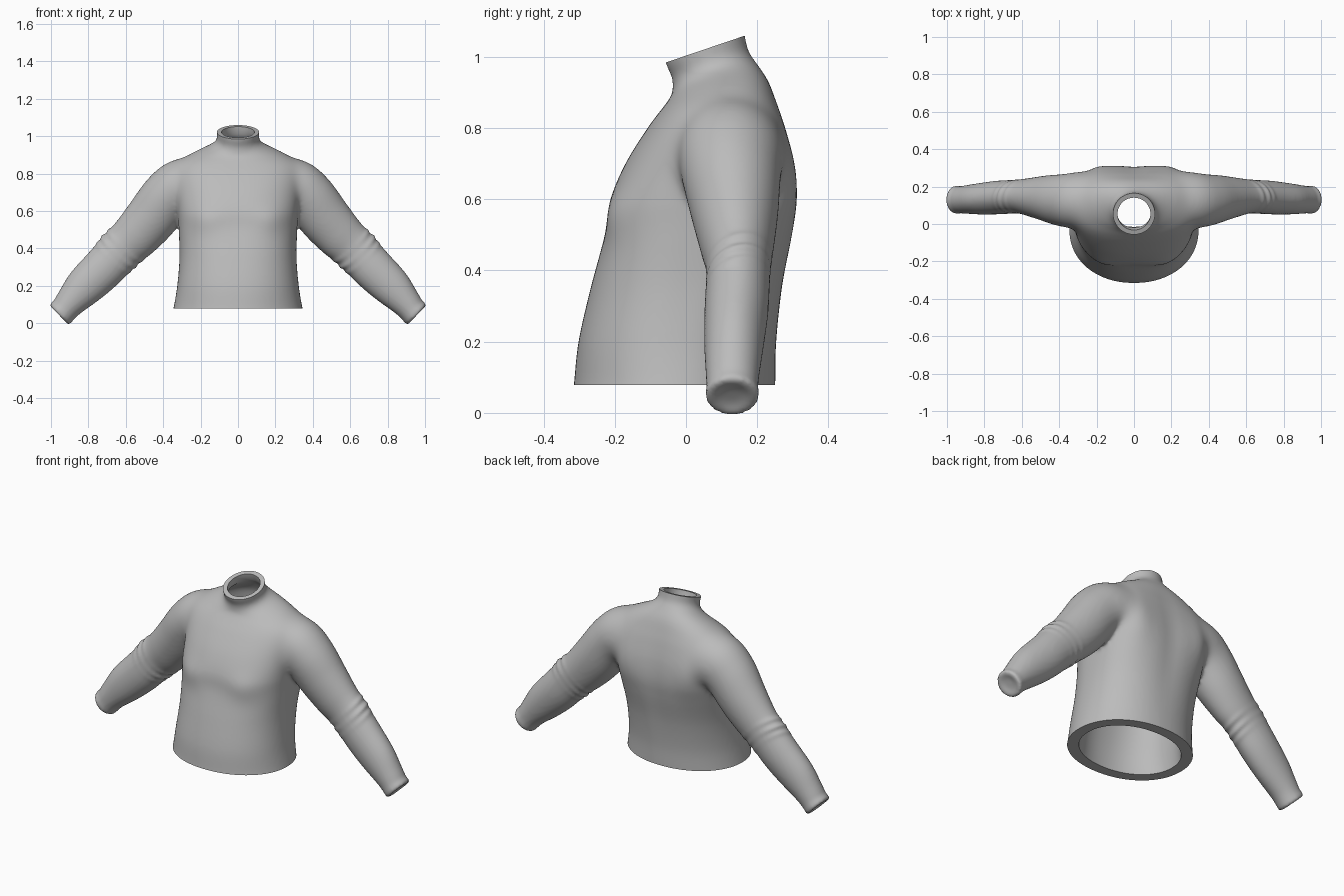
import bpy, bmesh, math
from mathutils import Vector

SEGMENTS = 64

cube = bpy.data.objects.get("Cube")
if cube:
    bpy.data.objects.remove(cube, do_unlink=True)

knit = bpy.data.materials.new("grey knit")
knit.use_nodes = True
GREY = (0.5, 0.5, 0.5, 1)
knit.diffuse_color = GREY
knit.node_tree.nodes["Principled BSDF"].inputs["Base Color"].default_value = GREY


def spline(keys, steps=6):
    """Catmull-Rom samples through rows of numbers."""
    rows = [keys[0], *keys, keys[-1]]
    out = []
    for i in range(len(keys) - 1):
        for s in range(steps):
            t = s / steps
            out.append([0.5 * (2 * b + (c - a) * t + (2 * a - 5 * b + 4 * c - d) * t * t
                               + (3 * b - a - 3 * c + d) * t ** 3)
                        for a, b, c, d in zip(*rows[i:i + 4])])
    return out + [list(keys[-1])]


def loft(name, rings):
    """Closed solid through rings of equal point count."""
    bm = bmesh.new()
    loops = [[bm.verts.new(p) for p in ring] for ring in rings]
    for low, high in zip(loops, loops[1:]):
        for i in range(len(low)):
            j = (i + 1) % len(low)
            bm.faces.new((low[i], low[j], high[j], high[i]))
    bm.faces.new(loops[0])
    bm.faces.new(loops[-1])
    bmesh.ops.recalc_face_normals(bm, faces=bm.faces)
    mesh = bpy.data.meshes.new(name)
    bm.to_mesh(mesh)
    bm.free()
    obj = bpy.data.objects.new(name, mesh)
    bpy.context.collection.objects.link(obj)
    mesh.materials.append(knit)
    return obj


def curve_point(angle, power):
    c, s = math.cos(angle), math.sin(angle)
    return [math.copysign(abs(v) ** (2 / power), v) for v in (c, s)]


ANGLES = [math.tau * i / SEGMENTS for i in range(SEGMENTS)]

# Torso rings: height, front y, back y, half width, front and back squareness, tilt, wall
TORSO = [
    (0, -.325, .25, .365, 2.1, 2.1, 0, .06),
    (.08, -.315, .251, .345, 2.1, 2.1, 0, .06),
    (.2, -.302, .254, .325, 2.2, 2.2, 0, .06),
    (.35, -.268, .272, .313, 2.3, 2.4, 0, .06),
    (.5, -.228, .302, .317, 2.5, 2.6, 0, .06),
    (.6, -.212, .314, .324, 2.5, 2.8, 0, .06),
    (.7, -.17, .305, .335, 2.4, 3, 0, .06),
    (.8, -.108, .28, .345, 2.3, 3, 0, .06),
    (.86, -.068, .258, .325, 2.2, 2.6, .04, .045),
    (.91, -.043, .232, .245, 2, 2.2, .16, .028),
    (.95, -.037, .195, .147, 2, 2, .32, .018),
    (.98, -.04, .176, .115, 2, 2, .34, .02),
    (1.02, -.057, .166, .113, 2, 2, .34, .025),
    (1.07, -.065, .158, .114, 2, 2, .34, .025),
]


def torso_rings(inner=False):
    rings = []
    for z, front, back, width, front_power, back_power, tilt, wall in spline(TORSO):
        inset = wall if inner else 0
        mid, depth = (front + back) / 2, (back - front) / 2 - inset
        ring = []
        for a in ANGLES:
            c, s = curve_point(a, back_power if a < math.pi else front_power)
            ring.append(((width - inset) * c, mid + depth * s, z + tilt * depth * s))
        rings.append(ring)
    return rings


# Sleeve rings: x, z, half thickness, y centre, half depth
SLEEVE = [
    (.1, .79, .10, .11, .11),
    (.2, .775, .125, .12, .135),
    (.3, .735, .145, .123, .149),
    (.38, .67, .143, .126, .14),
    (.463, .563, .139, .136, .123),
    (.545, .47, .129, .143, .104),
    (.62, .4, .118, .147, .09),
    (.72, .293, .115, .142, .09),
    (.82, .196, .105, .135, .084),
    (.895, .114, .083, .131, .076),
    (.93, .071, .074, .13, .073),
    (.95, .051, .077, .13, .077),
]


def sleeve(name, side):
    rows = spline(SLEEVE)
    rings = []
    for i, (x, z, thick, mid, depth) in enumerate(rows):
        before, after = rows[max(i - 1, 0)], rows[min(i + 1, len(rows) - 1)]
        along = Vector((after[0] - before[0], after[1] - before[1])).normalized()
        rings.append([(side * (x - along.y * thick * math.cos(a)),
                       mid + depth * math.sin(a),
                       z + along.x * thick * math.cos(a)) for a in ANGLES])
    # Rounded, slightly dished cuff end
    edge = [Vector(p) for p in rings[-1]]
    centre = sum(edge, Vector()) / len(edge)
    outward = Vector((side, 0, -1)).normalized()
    for scale, push in ((.93, .011), (.75, .012), (.4, .002)):
        rings.append([centre + (p - centre) * scale + outward * push for p in edge])
    return loft(name, rings)


def box(name, location, size, tilt=0):
    bpy.ops.mesh.primitive_cube_add(size=1, location=location, rotation=(tilt, 0, 0))
    obj = bpy.context.object
    obj.name = name
    obj.scale = size
    return obj


def apply_modifier(obj, kind, **settings):
    bpy.context.view_layer.objects.active = obj
    mod = obj.modifiers.new(kind.title(), kind)
    for key, value in settings.items():
        setattr(mod, key, value)
    bpy.ops.object.modifier_apply(modifier=mod.name)


def bell(value, centre, width):
    return math.exp(-((value - centre) / width) ** 2)


# Blend torso and sleeves into one skin
sweater = loft("sweater", torso_rings())
for label, side in (("left", 1), ("right", -1)):
    arm = sleeve(label + "_sleeve", side)
    apply_modifier(sweater, 'BOOLEAN', operation='UNION', object=arm, solver='EXACT')
    bpy.data.objects.remove(arm, do_unlink=True)
apply_modifier(sweater, 'REMESH', mode='VOXEL', voxel_size=.01)
apply_modifier(sweater, 'SMOOTH', factor=.5, iterations=8)

# Soften the shoulder joint
shoulder = sweater.vertex_groups.new(name="shoulder")
for v in sweater.data.vertices:
    weight = bell(abs(v.co.x), .28, .09) * min(1, max(0, (v.co.z - .58) / .12))
    if weight > .02:
        shoulder.add([v.index], weight, 'REPLACE')
apply_modifier(sweater, 'SMOOTH', factor=.5, iterations=85, vertex_group="shoulder")

# Chest, shoulder blades, spine and elbow folds
normals = [v.normal.copy() for v in sweater.data.vertices]
for v, n in zip(sweater.data.vertices, normals):
    x, y, z = abs(v.co.x), v.co.y, v.co.z
    if x < .45 and n.y < 0:
        v.co.y -= .014 * bell(x, .18, .09) * bell(z, .55, .07)
    elif x < .45:
        v.co.y += .018 * n.y * bell(x, .23, .09) * bell(z, .66, .15)
        v.co.y -= .008 * bell(x, 0, .07) * bell(z, .6, .25)
    else:
        along = (x - .61) * .68 - (z - .405) * .73 + .25 * (y - .14)
        across = (x - .61) * .73 + (z - .405) * .68
        strength = .001 + .009 * min(1, abs(across) / .12) ** 2
        for place, size in ((-.01, .6), (.035, 1), (.075, .5)):
            v.co += n * strength * size * bell(along, place, .015)

# Hem, collar and hollow body
cutters = [
    box("hem_cutter", (0, 0, -.122), (1, 1, .4)),
    box("collar_cutter", (0, .055 - .2 * math.sin(.327), 1.022 + .2 * math.cos(.327)),
        (.6, .6, .4), .327),
    loft("body_cavity", torso_rings(inner=True)),
]
for cutter in cutters:
    cutter.hide_render = True
    bpy.context.view_layer.update()
    apply_modifier(sweater, 'BOOLEAN', operation='DIFFERENCE', object=cutter, solver='EXACT')
    bpy.data.objects.remove(cutter, do_unlink=True)

for poly in sweater.data.polygons:
    poly.material_index = 0
bpy.ops.object.select_all(action='DESELECT')
sweater.select_set(True)
bpy.context.view_layer.objects.active = sweater
bpy.ops.object.shade_smooth_by_angle(angle=math.radians(45))
